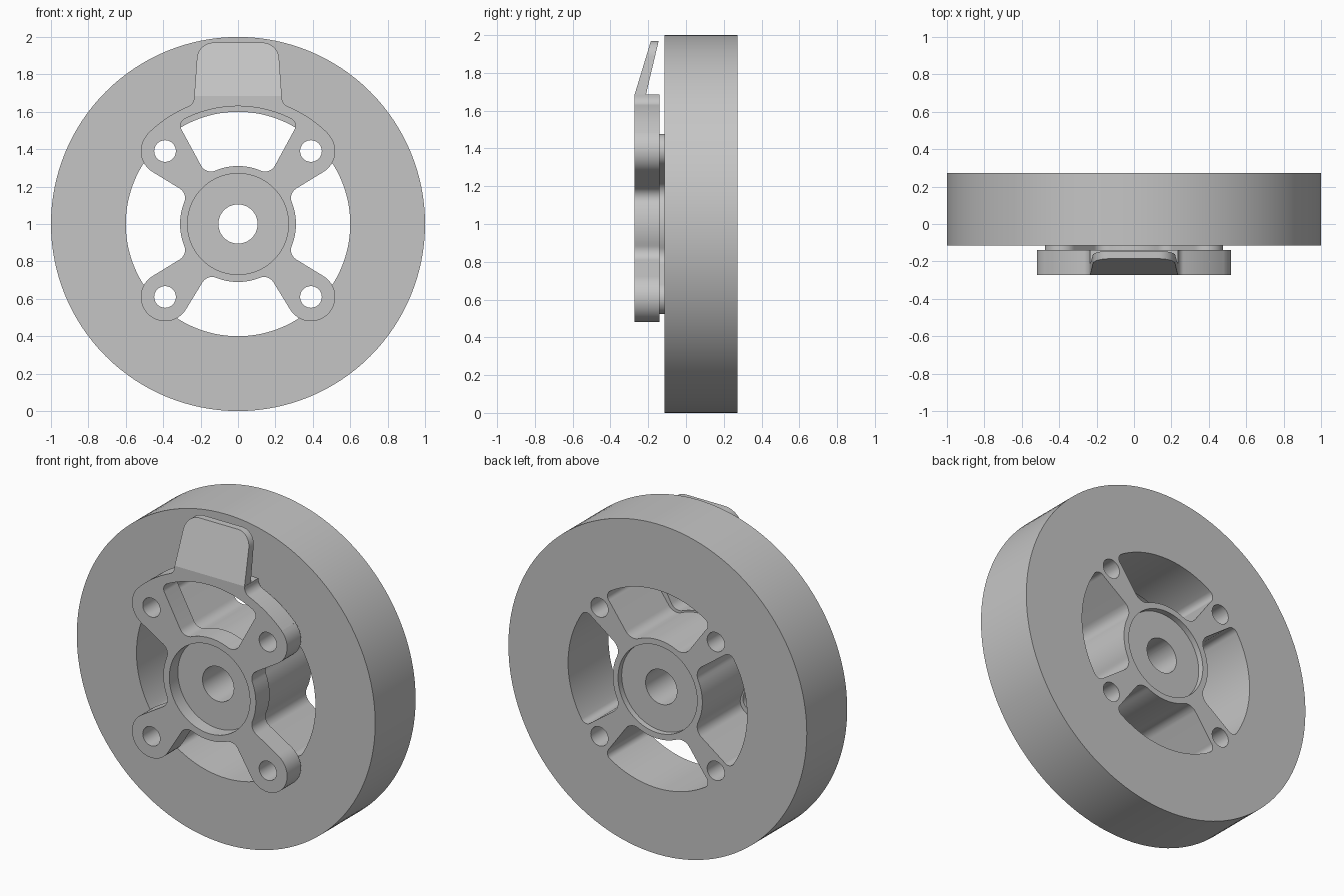
import bpy, bmesh, math
from mathutils import Matrix

if "Cube" in bpy.data.objects:
    bpy.data.objects.remove(bpy.data.objects["Cube"])

ZC = 1.0            # height of the wheel axis
BOLT = 0.5515       # distance of the bolt holes from the axis
steel = bpy.data.materials.new("grey_metal")
steel.diffuse_color = (0.56, 0.56, 0.56, 1)
steel.use_nodes = True
steel.node_tree.nodes["Principled BSDF"].inputs["Base Color"].default_value = steel.diffuse_color


def polar(deg, dist, r):
    """Circle (x, z, signed radius) at an angle around the axis."""
    a = math.radians(deg)
    return (dist * math.cos(a), dist * math.sin(a), r)


def belt(circles):
    """Closed outline of arcs joined by tangents; negative radii are hollows."""
    n = len(circles)
    normals = []
    for i in range(n):
        x1, z1, r1 = circles[i]
        x2, z2, r2 = circles[(i + 1) % n]
        k = (r1 - r2) / math.hypot(x2 - x1, z2 - z1)
        normals.append(math.atan2(z2 - z1, x2 - x1) - math.acos(max(-1, min(1, k))))
    pts = []
    for i, (x, z, r) in enumerate(circles):
        sign = 1 if r >= 0 else -1
        sweep = (sign * (normals[i] - normals[i - 1])) % math.tau
        if sweep > 6 or r == 0:
            sweep = 0
        steps = max(1, math.ceil(sweep / math.radians(9 if abs(r) < 0.2 else 3)))
        for s in range(steps + 1):
            a = normals[i - 1] + sign * sweep * s / steps
            p = (x + r * math.cos(a), z + r * math.sin(a))
            if not pts or math.dist(p, pts[-1]) > 1e-3:
                pts.append(p)
    if math.dist(pts[0], pts[-1]) < 1e-3:
        pts.pop()
    return pts


def circle(r, x=0, z=0, n=96):
    return [(x + r * math.cos(math.tau * i / n), z + r * math.sin(math.tau * i / n))
            for i in range(n)]


def turn(pts, deg):
    c, s = math.cos(math.radians(deg)), math.sin(math.radians(deg))
    return [(x * c - z * s, x * s + z * c) for x, z in pts]


def select(ob):
    bpy.ops.object.select_all(action='DESELECT')
    ob.select_set(True)
    bpy.context.view_layer.objects.active = ob


def cut(ob, cutter, operation='DIFFERENCE'):
    mod = ob.modifiers.new("cut", 'BOOLEAN')
    mod.operation, mod.solver, mod.object = operation, 'EXACT', cutter
    select(ob)
    bpy.ops.object.modifier_apply(modifier=mod.name)
    bpy.data.objects.remove(cutter)


def slab(name, loop, y0, y1, holes=()):
    """Flat outline extruded from y0 to y1, with through holes cut out."""
    bm = bmesh.new()
    face = bm.faces.new([bm.verts.new((x, y0, z + ZC)) for x, z in loop])
    ext = bmesh.ops.extrude_face_region(bm, geom=[face], use_keep_orig=True)
    bmesh.ops.translate(bm, vec=(0, y1 - y0, 0),
                        verts=[v for v in ext['geom'] if isinstance(v, bmesh.types.BMVert)])
    bmesh.ops.recalc_face_normals(bm, faces=bm.faces)
    me = bpy.data.meshes.new(name)
    bm.to_mesh(me)
    bm.free()
    me.materials.append(steel)
    ob = bpy.data.objects.new(name, me)
    bpy.context.collection.objects.link(ob)
    for hole in holes:
        cut(ob, slab("hole_cutter", hole, y0 - 0.1, y1 + 0.1))
    return ob


def window(rim, corner, hub, fillet, swing, boss=0, corner_deg=63):
    """Opening between two spokes, pointing up; corners touch the bolt bosses."""
    d = rim - corner
    if boss:
        cos = (d * d + BOLT ** 2 - (corner + boss) ** 2) / (2 * d * BOLT)
        corner_deg = 45 + math.degrees(math.acos(cos))
    left = [polar(135, BOLT, -boss)] if boss else []
    right = [polar(45, BOLT, -boss)] if boss else []
    return belt([polar(corner_deg, d, corner), (0, 0, rim), polar(180 - corner_deg, d, corner)]
                + left + [polar(90 + swing, hub + fillet, fillet), (0, 0, -hub),
                          polar(90 - swing, hub + fillet, fillet)] + right)


def spoke_gap(deg, hub, fillet, swing):
    """Hollow, hub arc, hollow between two spokes."""
    return [polar(deg - swing, hub + fillet, -fillet), (0, 0, hub),
            polar(deg + swing, hub + fillet, -fillet)]


bores = [circle(0.105, n=48)] + [circle(0.058, *polar(45 + 90 * i, BOLT, 0)[:2], 32)
                                 for i in range(4)]

# wheel: heavy rim with four openings, bolt holes and a shallow rear recess
opening = window(0.6, 0.04, 0.30, 0.07, 25, boss=0.087)
wheel = slab("wheel", circle(1.0, n=128), -0.115, 0.272,
             [turn(opening, 90 * i) for i in range(4)] + bores)
cut(wheel, slab("rear_recess_cutter", circle(0.265), 0.237, 0.4))

# raised cross-shaped pad between wheel and front plate
cross = []
for i in range(4):
    cross += [polar(45 + 90 * i, BOLT, 0.087)] + spoke_gap(90 + 90 * i, 0.30, 0.07, 25)
pad = slab("spoke_pad", belt(cross), -0.14, -0.115, bores)

# front plate: four arms, a bridge joining the upper two, and shoulders for the tab
outline = ([polar(-45, BOLT, 0.13)] + spoke_gap(0, 0.31, 0.06, 22)
           + [polar(45, BOLT, 0.13), (0, 0, 0.683), (0.285, 0.675, -0.05), (0.235, 0.685, 0),
              (-0.235, 0.685, 0), (-0.285, 0.675, -0.05), (0, 0, 0.683), polar(135, BOLT, 0.13)]
           + spoke_gap(180, 0.31, 0.06, 22) + [polar(225, BOLT, 0.13)]
           + spoke_gap(270, 0.31, 0.06, 22))
plate = slab("front_plate", belt(outline), -0.272, -0.14,
             [window(0.63, 0.04, 0.31, 0.06, 23)] + bores)
cut(plate, slab("front_recess_cutter", circle(0.27), -0.4, -0.19))

# slanted tab on top of the bridge
tab = slab("tab", belt([(0.13, 0.88, 0.09), (-0.13, 0.88, 0.09),
                        (-0.235, 0.67, 0), (0.235, 0.67, 0)]), -0.4, 0.0)
side = slab("tab_side_cutter", [(-0.272, 0.685), (-0.212, 0.685), (-0.141, 0.985),
                                (-0.181, 0.985)], -0.5, 0.5)
side.data.transform(Matrix.Rotation(math.pi / 2, 4, 'Z'))
cut(tab, side, 'INTERSECT')

for ob in (wheel, pad, plate, tab):
    select(ob)
    bpy.ops.object.shade_smooth_by_angle(angle=math.radians(30))
